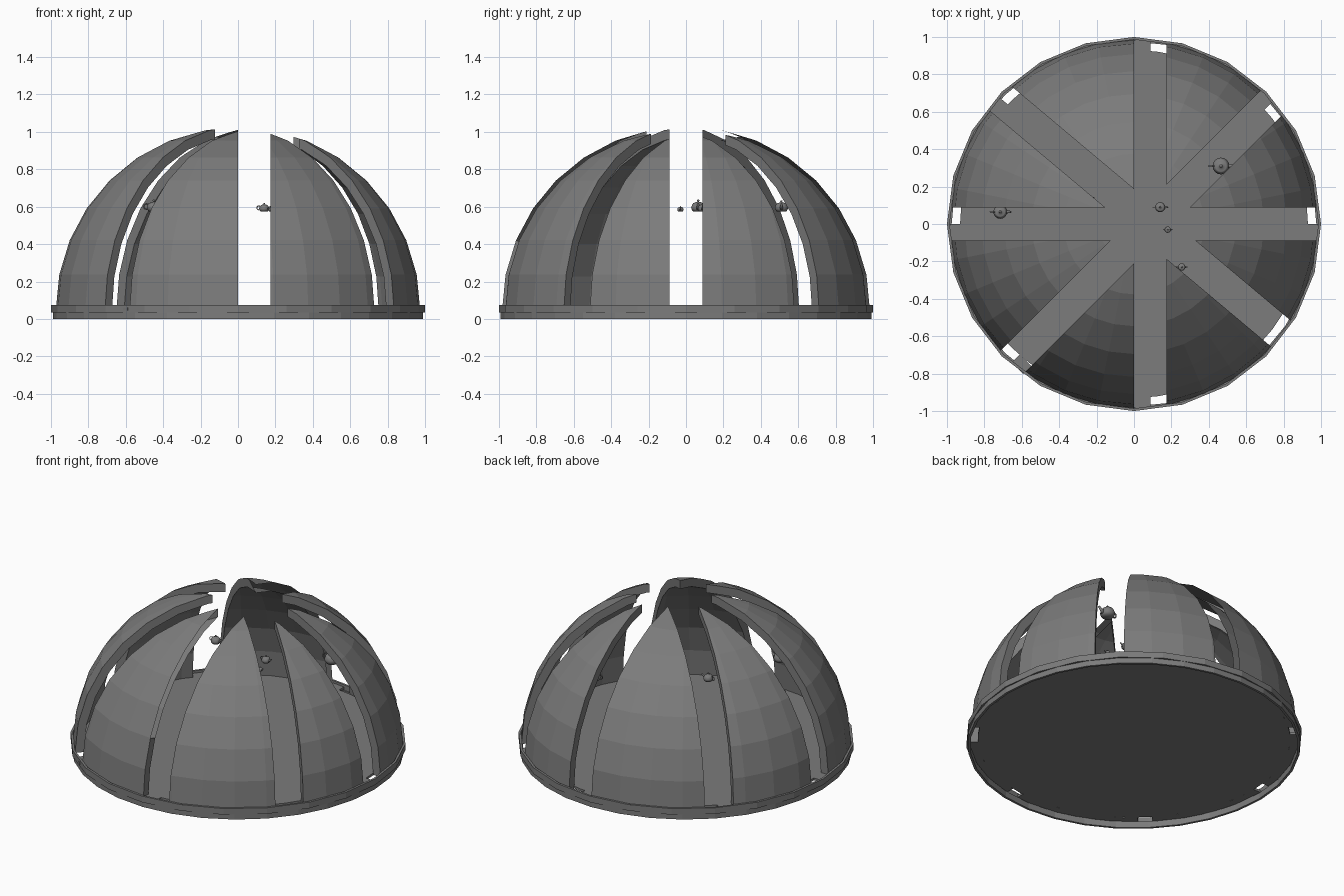
import bpy, bmesh
from math import sin, cos, radians, pi
from mathutils import Matrix, Vector

cube = bpy.data.objects.get("Cube")
if cube:
    bpy.data.objects.remove(cube, do_unlink=True)

GREY = (0.2, 0.2, 0.2, 1)
mat = bpy.data.materials.new("plain grey")
mat.use_nodes = True
mat.diffuse_color = GREY
mat.node_tree.nodes["Principled BSDF"].inputs["Base Color"].default_value = GREY

DOME_Z, OUTER, INNER = 0.045, 0.983, 0.93
HUB = Vector((0.087, 0, 0))      # where all the slits cross
HALF = 0.087                     # half the slit width
RAYS = [0, 45, 90, 140, 180, 225, 270, 320]


def lathe(bm, profile, segs, matrix=Matrix(), closed=True):
    """Turn an (r, z) profile around z."""
    rings = []
    for i in range(segs):
        a = 2 * pi * i / segs
        rings.append([bm.verts.new(matrix @ Vector((r * cos(a), r * sin(a), z)))
                      for r, z in profile])
    count = len(profile) if closed else len(profile) - 1
    for i in range(segs):
        a, b = rings[i], rings[(i + 1) % segs]
        for j in range(count):
            k = (j + 1) % len(profile)
            bm.faces.new((a[j], b[j], b[k], a[k]))


def finish(name, bm, smooth=False):
    bmesh.ops.remove_doubles(bm, verts=bm.verts[:], dist=1e-5)
    bmesh.ops.recalc_face_normals(bm, faces=bm.faces[:])
    mesh = bpy.data.meshes.new(name)
    bm.to_mesh(mesh)
    bm.free()
    mesh.materials.append(mat)
    for p in mesh.polygons:
        p.use_smooth = smooth
    ob = bpy.data.objects.new(name, mesh)
    bpy.context.collection.objects.link(ob)
    return ob


def cut(bm, point, normal):
    """Remove everything on the positive side of a plane and cap the cut."""
    res = bmesh.ops.bisect_plane(bm, geom=bm.verts[:] + bm.edges[:] + bm.faces[:],
                                 plane_co=point, plane_no=normal, clear_outer=True)
    edges = [g for g in res["geom_cut"] if isinstance(g, bmesh.types.BMEdge)]
    bmesh.ops.triangle_fill(bm, edges=edges, use_beauty=True, normal=normal)


def side(deg):
    return Vector((-sin(radians(deg)), cos(radians(deg)), 0))


# Dome shell, cut into eight wedges by the slits
STEP = radians(11.25)
arc = [i * STEP for i in range(8)] + [radians(88.5)]
shell = [(OUTER * cos(a), DOME_Z + OUTER * sin(a)) for a in arc]
shell += [(INNER * cos(a), DOME_Z + INNER * sin(a)) for a in reversed(arc)]
for i, ray in enumerate(RAYS):
    nxt = RAYS[(i + 1) % len(RAYS)]
    bm = bmesh.new()
    lathe(bm, shell, 32)
    cut(bm, HUB + side(ray) * HALF, -side(ray))
    cut(bm, HUB - side(nxt) * HALF, side(nxt))
    finish(f"dome_wedge_{i + 1}", bm)

# Base rings and floor
for name, r_in, r_out, z0, z1, segs in (
        ("upper_base_ring", 0.986, 1.0, 0.035, 0.075, 24),
        ("lower_base_ring", 0.975, 0.99, 0.0, 0.04, 32),
        ("floor_disc", 0.0, 0.93, 0.045, 0.06, 48)):
    bm = bmesh.new()
    lathe(bm, [(r_in, z0), (r_out, z0), (r_out, z1), (r_in, z1)], segs)
    finish(name, bm)

# Sills that close half of most slit ends
SILL_SIDE = {0: -1, 45: 1, 90: 1, 140: 1, 180: 1, 225: 1, 270: -1}
for ray, s in SILL_SIDE.items():
    a = radians(ray)
    along = Vector((cos(a), sin(a), 0))
    near = HUB + side(ray) * s * HALF / 2
    reach = 0.955 - near.dot(along)      # centre of the sill lies in the gap
    bm = bmesh.new()
    bmesh.ops.create_cube(bm, size=1, matrix=Matrix.Translation(
        near + along * reach + Vector((0, 0, 0.0525)))
        @ Matrix.Rotation(a, 4, 'Z') @ Matrix.Diagonal((0.06, HALF, 0.015, 1)))
    finish(f"slit_sill_{ray}", bm)

# Small floating teapots, unit body radius before scaling
BODY = [(0, 0), (0.75, 0), (0.95, 0.3), (1, 0.6), (0.85, 1), (0.7, 1.2), (0.65, 1.2),
        (0.4, 1.32), (0.1, 1.4), (0.1, 1.45), (0.2, 1.55), (0.12, 1.68), (0, 1.7)]
SPOUT = [(0, 0), (0.33, 0), (0.2, 0.5), (0.14, 1), (0, 1)]
TUBE = [(0.4 + 0.09 * cos(k * pi / 3), 0.09 * sin(k * pi / 3)) for k in range(6)]


def teapot(i, x, y, z, r):
    bm = bmesh.new()
    lathe(bm, BODY, 16, closed=False)
    lathe(bm, SPOUT, 8, Matrix.Translation((0.75, 0, 0.45))
          @ Matrix.Rotation(radians(50), 4, 'Y'), closed=False)
    lathe(bm, TUBE, 12, Matrix.Translation((-1.05, 0, 0.7))
          @ Matrix.Rotation(pi / 2, 4, 'X'))
    ob = finish(f"teapot_{i}", bm, smooth=True)
    ob.location = (x, y, z)
    ob.scale = (r, r, r)


POTS = [(0.465, 0.31, 0.045), (0.14, 0.09, 0.027), (0.18, -0.03, 0.017),
        (0.255, -0.23, 0.02), (-0.715, 0.065, 0.037), (-0.26, 0.14, 0.03),
        (-0.45, -0.33, 0.037), (0.3, 0.51, 0.035)]
for i, (x, y, r) in enumerate(POTS, 1):
    teapot(i, x, y, 0.575, r)
